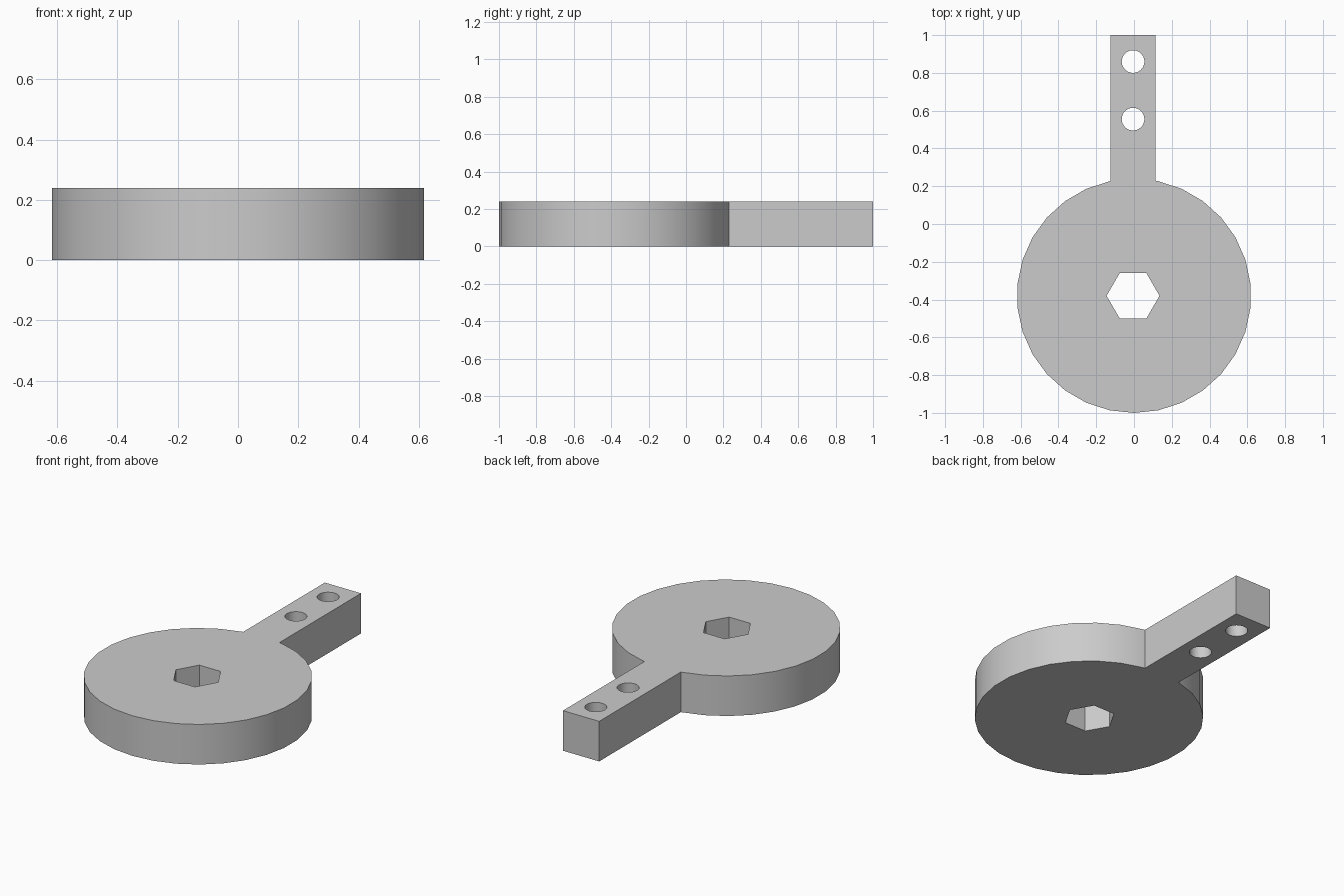
import bpy, bmesh
from math import sin, cos, pi, sqrt, radians

cube = bpy.data.objects.get("Cube")
if cube:
    bpy.data.objects.remove(cube)

HEIGHT = 0.24
RADIUS, DISC_Y = 0.62, -0.38
AXIS_X, HALF_BAR = -0.005, 0.12     # centre line of the bar and holes


def ring(radius, x, y, sides):
    return [(x + radius * cos(2 * pi * i / sides),
             y + radius * sin(2 * pi * i / sides)) for i in range(sides)]


def disc_edge(x):
    return DISC_Y + sqrt(RADIUS ** 2 - x ** 2)


# Outline: round disc running into a straight bar at the back
left, right = AXIS_X + HALF_BAR, AXIS_X - HALF_BAR
arc = [(RADIUS * cos(radians(a)), DISC_Y + RADIUS * sin(radians(a)))
       for a in range(102, 439, 12)]
outline = arc + [(left, disc_edge(left)), (left, 1), (right, 1), (right, disc_edge(right))]

# Hexagonal shaft hole and two round bolt holes
loops = [outline, ring(0.14, AXIS_X, DISC_Y, 6)]
loops += [ring(0.06, AXIS_X, y, 30) for y in (0.555, 0.86)]

# Filled flat curve, extruded to thickness
curve = bpy.data.curves.new("lever_profile", "CURVE")
curve.dimensions = "2D"
curve.fill_mode = "BOTH"
curve.extrude = HEIGHT / 2
for pts in loops:
    spline = curve.splines.new("POLY")
    spline.points.add(len(pts) - 1)
    for point, (x, y) in zip(spline.points, pts):
        point.co = (x, y, 0, 1)
    spline.use_cyclic_u = True

lever = bpy.data.objects.new("disc_lever", curve)
bpy.context.collection.objects.link(lever)
bpy.ops.object.select_all(action="DESELECT")
lever.select_set(True)
bpy.context.view_layer.objects.active = lever
bpy.ops.object.convert(target="MESH")
lever = bpy.context.object

# Weld the caps to the walls and rest the part on the ground
bm = bmesh.new()
bm.from_mesh(lever.data)
bmesh.ops.remove_doubles(bm, verts=bm.verts, dist=0.0005)
bmesh.ops.translate(bm, verts=bm.verts, vec=(0, 0, HEIGHT / 2))
bmesh.ops.recalc_face_normals(bm, faces=bm.faces)
bm.to_mesh(lever.data)
bm.free()
bpy.ops.object.shade_smooth_by_angle(angle=radians(30))

# Plain grey
grey = bpy.data.materials.new("plain_grey")
grey.use_nodes = True
colour = (0.6, 0.6, 0.6, 1)
grey.diffuse_color = colour
grey.node_tree.nodes["Principled BSDF"].inputs["Base Color"].default_value = colour
lever.data.materials.clear()
lever.data.materials.append(grey)
